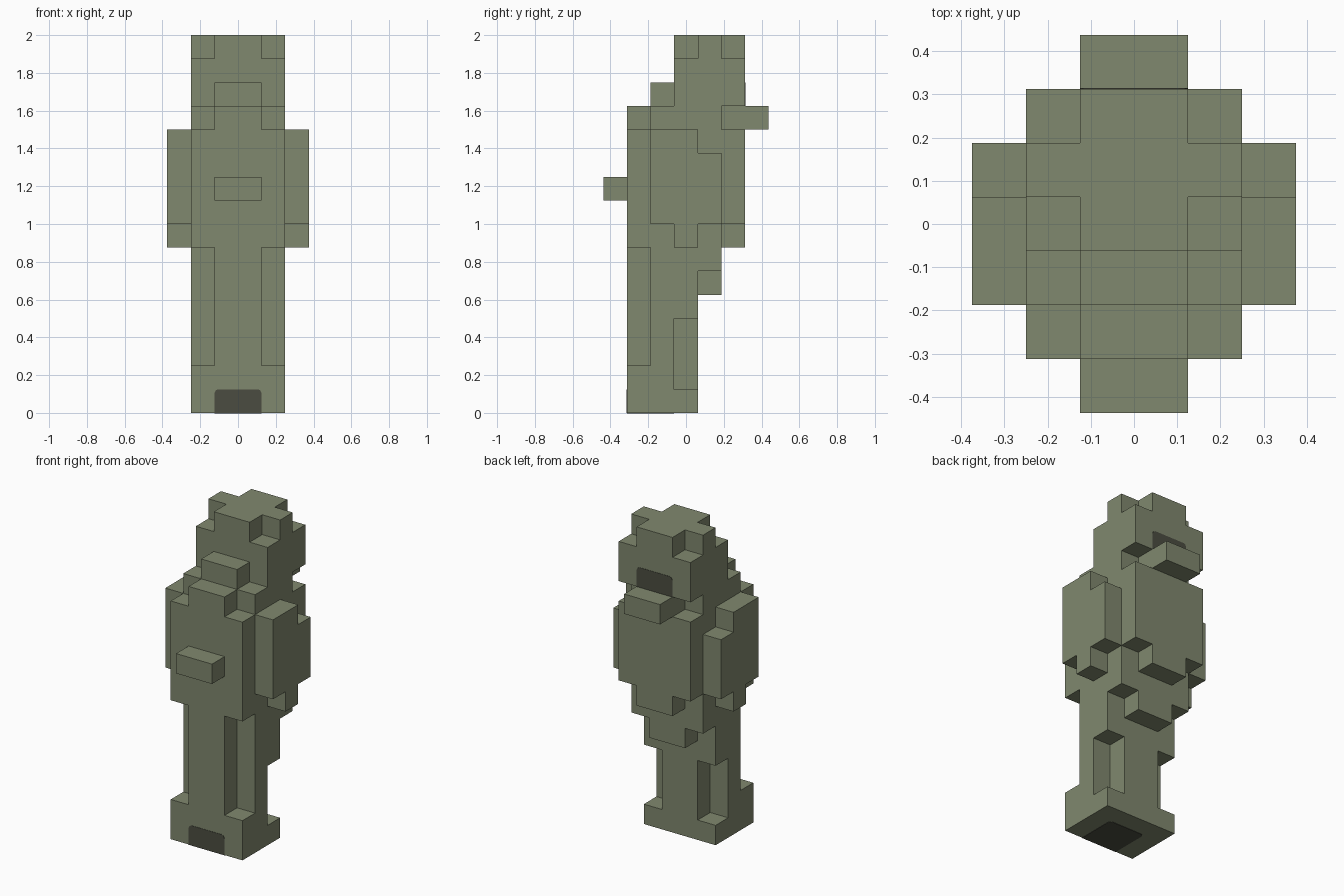
import bpy
import bmesh
from mathutils import Vector

UNIT = 0.125          # edge length of one block
Y_START = -3.5        # front limit, in blocks

default = bpy.data.objects.get("Cube")
if default:
    bpy.data.objects.remove(default, do_unlink=True)


def make_material(name, colour):
    mat = bpy.data.materials.new(name)
    mat.use_nodes = True
    mat.diffuse_color = (*colour, 1)
    mat.node_tree.nodes["Principled BSDF"].inputs["Base Color"].default_value = (*colour, 1)
    return mat


stone = make_material("mossy_stone", (0.216, 0.246, 0.156))
shade = make_material("dark_stone", (0.07, 0.073, 0.053))

blocks = {}           # block position -> part name


def fill(part, xs, ys, zs):
    """Fill a box of blocks; every argument is a (from, to) range."""
    for x in range(*xs):
        for y in range(*ys):
            for z in range(*zs):
                blocks.setdefault((x, y, z), part)


def centred(part, half, ys, zs):
    fill(part, (-half, half), ys, zs)


def sides(part, inner, outer, ys, zs):
    fill("left_" + part, (inner, outer), ys, zs)
    fill("right_" + part, (-outer, -inner), ys, zs)


def position(x, y, z):
    return Vector((x, y + Y_START, z)) * UNIT


def finish(name, bm, mat):
    bmesh.ops.recalc_face_normals(bm, faces=bm.faces)
    mesh = bpy.data.meshes.new(name)
    bm.to_mesh(mesh)
    bm.free()
    mesh.materials.append(mat)
    obj = bpy.data.objects.new(name, mesh)
    bpy.context.collection.objects.link(obj)
    return obj


# Plinth and legs, notched along the front and back corners
centred("base", 2, (1, 4), (0, 1))
centred("base", 2, (1, 3), (1, 2))
centred("base", 1, (3, 4), (1, 2))
centred("legs", 1, (1, 4), (2, 7))
centred("legs", 2, (2, 3), (2, 7))
centred("legs", 2, (3, 4), (4, 7))

# Hips stepping outward toward the back
centred("hips", 1, (4, 5), (5, 6))
centred("hips", 2, (4, 5), (6, 7))
centred("hips", 2, (1, 5), (7, 8))
centred("hips", 1, (5, 6), (7, 8))

# Torso, folded hands and collar
centred("torso", 2, (1, 6), (8, 12))
centred("folded_hands", 1, (0, 1), (9, 10))
centred("collar", 1, (1, 2), (12, 13))
centred("collar", 2, (2, 5), (12, 13))
centred("collar", 1, (5, 6), (12, 13))
centred("back_ledge", 1, (6, 7), (12, 13))

# Arms
sides("arm", 2, 3, (2, 4), (8, 12))
sides("arm", 2, 3, (4, 5), (8, 11))
sides("hand", 2, 3, (3, 4), (7, 8))

# Head with a cross-shaped crown
centred("chin", 1, (2, 3), (13, 14))
centred("head", 2, (3, 6), (13, 15))
centred("crown", 1, (3, 6), (15, 16))
centred("crown", 2, (4, 5), (15, 16))


def build_part(part):
    """Make the outer skin of one part, without faces against other blocks."""
    bm = bmesh.new()
    for cell in [c for c, owner in blocks.items() if owner == part]:
        for axis in range(3):
            for side in (0, 1):
                neighbour = list(cell)
                neighbour[axis] += 2 * side - 1
                if tuple(neighbour) in blocks:
                    continue
                corners = []
                for a, b in ((0, 0), (1, 0), (1, 1), (0, 1)):
                    p = list(cell)
                    p[axis] += side
                    p[(axis + 1) % 3] += a
                    p[(axis + 2) % 3] += b
                    corners.append(bm.verts.new(position(*p)))
                if not side:
                    corners.reverse()
                bm.faces.new(corners)
    bmesh.ops.remove_doubles(bm, verts=bm.verts, dist=UNIT / 100)
    finish(part, bm, stone)


for part in dict.fromkeys(blocks.values()):
    build_part(part)


def plate(name, origin, along, length, normal):
    """Thin dark panel, two blocks wide, with its two far corners rounded off."""
    r = 0.16
    outline = [(-1, 0), (1, 0), (1, length - r), (1 - r / 3, length - r / 3),
               (1 - r, length), (r - 1, length), (r / 3 - 1, length - r / 3),
               (-1, length - r)]
    bm = bmesh.new()
    start = position(*origin)
    verts = [bm.verts.new(start + (Vector((u, 0, 0)) + Vector(along) * v) * UNIT)
             for u, v in outline]
    face = bm.faces.new(verts)
    top = bmesh.ops.extrude_face_region(bm, geom=[face])["geom"]
    moved = [v for v in top if isinstance(v, bmesh.types.BMVert)]
    bmesh.ops.translate(bm, verts=moved, vec=Vector(normal) * 0.002)
    finish(name, bm, shade)


# Dark painted panels
up, front, back, down = (0, 0, 1), (0, -1, 0), (0, 1, 0), (0, 0, -1)
plate("base_front_panel", (0, 1, 0), up, 1, front)
plate("base_underside_panel", (0, 1, 0), back, 2, down)
plate("head_back_panel", (0, 6, 13), up, 1, back)
